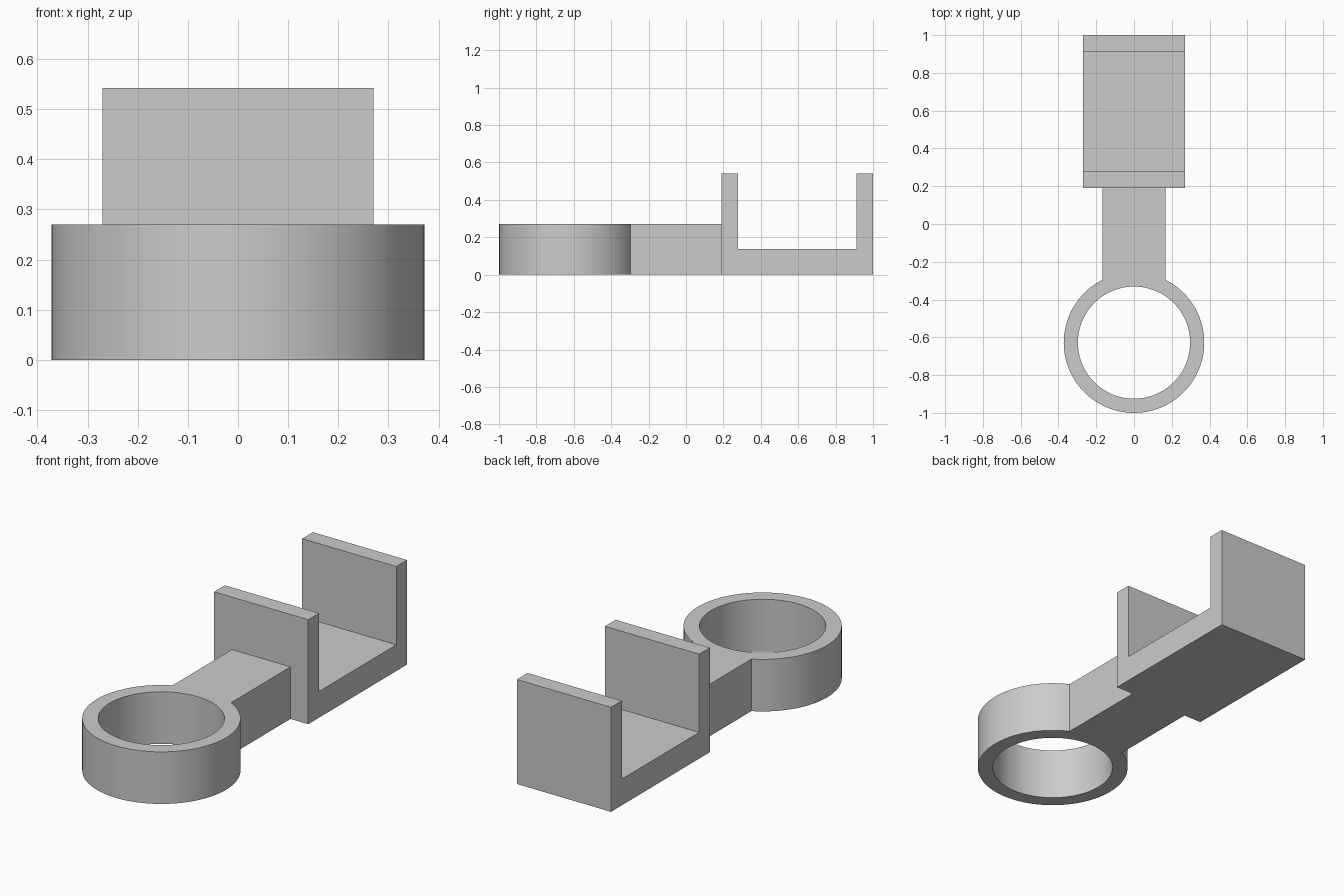
import bpy, bmesh
from math import sin, cos, asin, pi, tau, radians
from mathutils import Vector

cube = bpy.data.objects.get("Cube")
if cube:
    bpy.data.objects.remove(cube, do_unlink=True)

grey = bpy.data.materials.new("plain grey")
grey.use_nodes = True
colour = (0.6, 0.6, 0.6, 1)
grey.diffuse_color = colour
grey.node_tree.nodes["Principled BSDF"].inputs["Base Color"].default_value = colour


def extrude_outline(name, loops, offset):
    """Fill closed 3D loops (outer edge, then holes) and extrude them."""
    bm = bmesh.new()
    edges = []
    for loop in loops:
        verts = [bm.verts.new(p) for p in loop]
        edges += [bm.edges.new((a, b)) for a, b in zip(verts, verts[1:] + verts[:1])]
    bmesh.ops.triangle_fill(bm, edges=edges, use_beauty=True)
    sweep = bmesh.ops.extrude_face_region(bm, geom=bm.faces[:], use_keep_orig=True)
    moved = [g for g in sweep["geom"] if isinstance(g, bmesh.types.BMVert)]
    bmesh.ops.translate(bm, verts=moved, vec=Vector(offset))
    bmesh.ops.recalc_face_normals(bm, faces=bm.faces[:])
    mesh = bpy.data.meshes.new(name)
    bm.to_mesh(mesh)
    bm.free()
    mesh.materials.append(grey)
    obj = bpy.data.objects.new(name, mesh)
    bpy.context.collection.objects.link(obj)
    return obj


# Ring and arm: one keyhole outline with a round hole
SEGMENTS = 72
centre_y, outer, inner = -0.628, 0.372, 0.297
arm_half, arm_end, height = 0.168, 0.19, 0.27


def on_circle(radius, angle):
    return (radius * sin(angle), centre_y + radius * cos(angle), 0)


start = asin(arm_half / outer)
sweep_angle = tau - 2 * start
keyhole = [on_circle(outer, start + sweep_angle * i / SEGMENTS) for i in range(SEGMENTS + 1)]
keyhole += [(-arm_half, arm_end, 0), (arm_half, arm_end, 0)]
hole = [on_circle(inner, tau * i / SEGMENTS) for i in range(SEGMENTS)]
ring = extrude_outline("ring_and_arm", [keyhole, hole], (0, 0, height))

bpy.ops.object.select_all(action="DESELECT")
ring.select_set(True)
bpy.context.view_layer.objects.active = ring
bpy.ops.object.shade_smooth_by_angle(angle=radians(25))

# Bracket: U-shaped side profile swept across the width
half_width, wall, floor, top = 0.27, 0.088, 0.136, 0.542
front, back = arm_end, 1.0
profile = [(front, 0), (back, 0), (back, top), (back - wall, top),
           (back - wall, floor), (front + wall, floor), (front + wall, top), (front, top)]
extrude_outline("u_bracket", [[(-half_width, y, z) for y, z in profile]], (2 * half_width, 0, 0))
